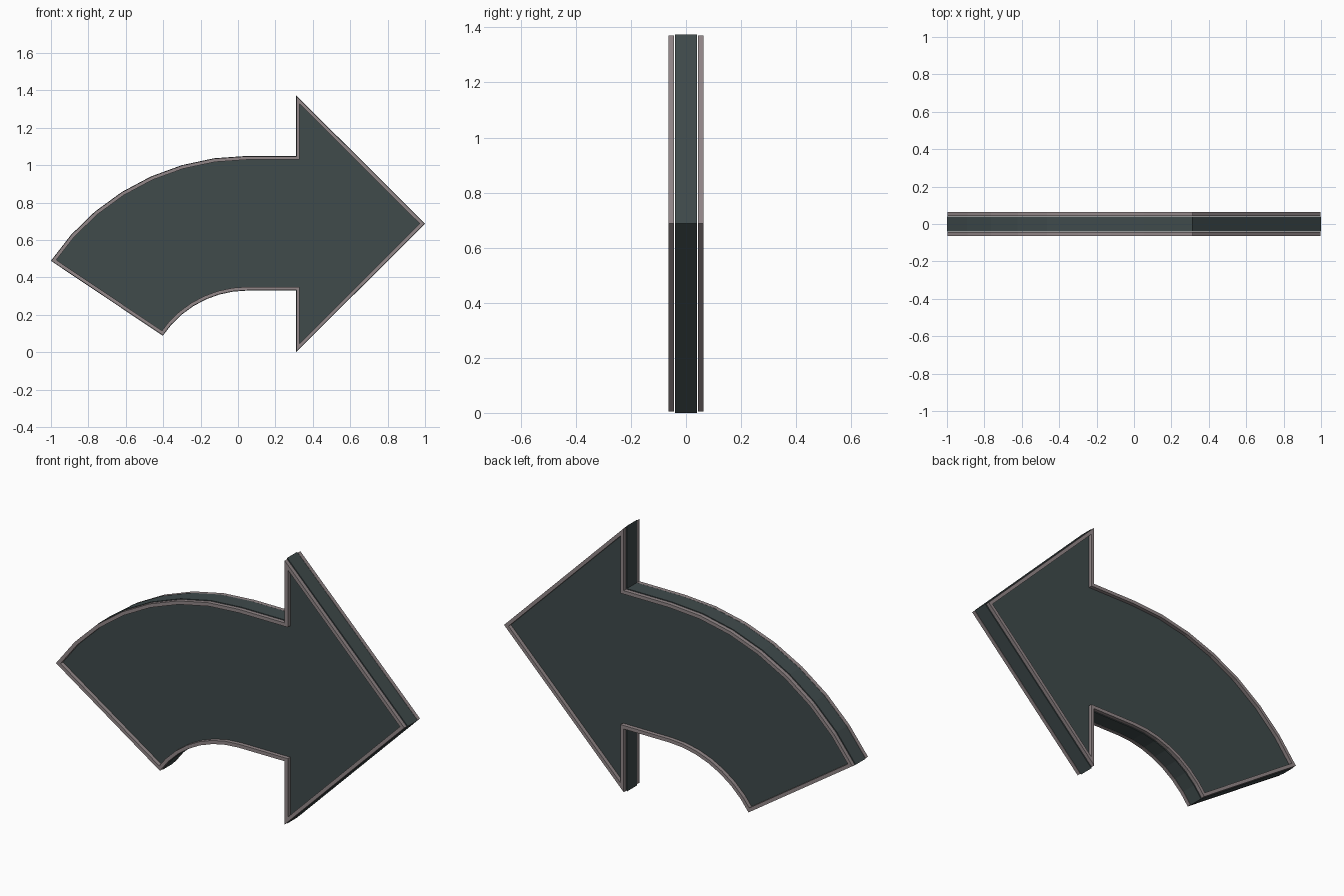
import bpy
import math
from mathutils import Vector

if "Cube" in bpy.data.objects:
    bpy.data.objects.remove(bpy.data.objects["Cube"])


def material(name, color):
    m = bpy.data.materials.new(name)
    m.diffuse_color = (*color, 1)
    m.use_nodes = True
    m.node_tree.nodes["Principled BSDF"].inputs["Base Color"].default_value = m.diffuse_color
    return m


slate = material("dark slate", (0.050, 0.069, 0.071))
trim = material("dusty grey trim", (0.29, 0.245, 0.25))

# Arrow outline in x, z: two concentric arcs, a straight neck and a 45 degree head
CX, CZ, SWEEP, STEPS = 0.05, -0.214, math.radians(56.2), 7


def arc(radius):
    return [Vector((CX - radius * math.sin(SWEEP * i / STEPS),
                    CZ + radius * math.cos(SWEEP * i / STEPS)))
            for i in range(STEPS, -1, -1)]


head = [(0.31, 1.05), (0.31, 1.375), (1.0, 0.6875), (0.31, 0.0), (0.31, 0.33)]
outline = arc(1.264) + [Vector(p) for p in head] + arc(0.544)[::-1]
outline.reverse()  # counter-clockwise seen from the front
N = len(outline)


def inset(points, d):
    """Move every edge inward by d, with mitred corners."""
    result = []
    for i, p in enumerate(points):
        a = (p - points[i - 1]).normalized()
        b = (points[(i + 1) % N] - p).normalized()
        na, nb = Vector((-a.y, a.x)), Vector((-b.y, b.x))
        result.append(p + (na + nb) * d / (1 + na.dot(nb)))
    return result


def at_depth(points, y):
    return [(p.x, y, p.y) for p in points]


def loft(a, b):
    """Quads between vertex loops number a and b."""
    return [(a * N + i, a * N + (i + 1) % N, b * N + (i + 1) % N, b * N + i)
            for i in range(N)]


def make(name, verts, faces, mat):
    mesh = bpy.data.meshes.new(name)
    mesh.from_pydata(verts, [], faces)
    mesh.materials.append(mat)
    obj = bpy.data.objects.new(name, mesh)
    bpy.context.collection.objects.link(obj)


# Solid arrow plate
make("arrow_plate", at_depth(outline, 0.04) + at_depth(outline, -0.04),
     loft(0, 1) + [list(range(N))[::-1], list(range(N, 2 * N))], slate)

# Raised square-section frames, just clear of the plate on both sides
outer, inner = inset(outline, 0.002), inset(outline, 0.02)
for name, near, far in (("front_frame", -0.064, -0.044), ("back_frame", 0.044, 0.064)):
    verts = (at_depth(outer, far) + at_depth(outer, near)
             + at_depth(inner, near) + at_depth(inner, far))
    make(name, verts, loft(0, 1) + loft(1, 2) + loft(2, 3) + loft(3, 0), trim)
